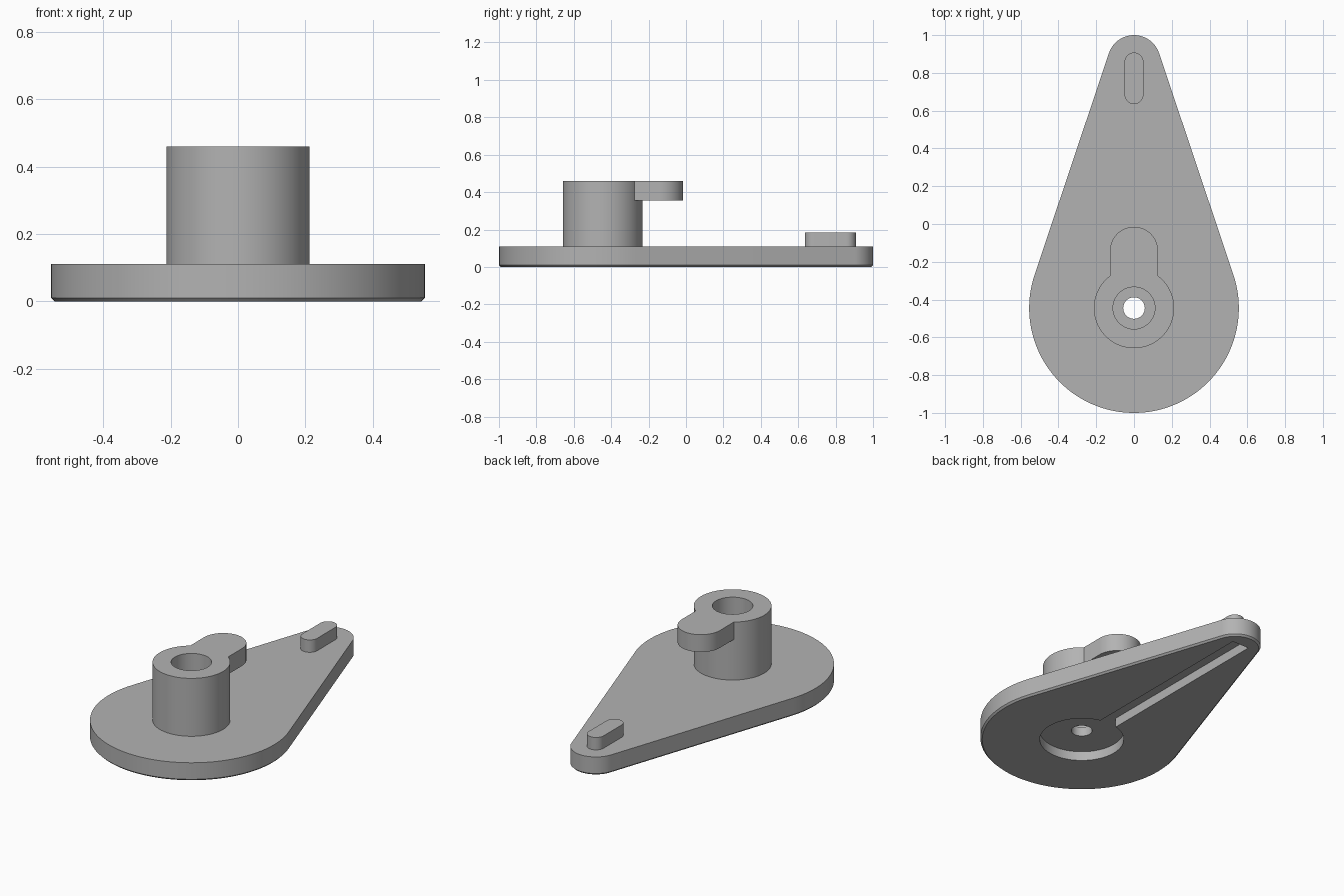
import bpy, bmesh, math

cube = bpy.data.objects.get("Cube")
if cube:
    bpy.data.objects.remove(cube, do_unlink=True)

HUB_Y, TIP_Y = -0.445, 0.86
PLATE_TOP, BOSS_TOP = 0.11, 0.46

grey = bpy.data.materials.new("plain grey")
grey.use_nodes = True
colour = (0.45, 0.45, 0.45, 1)
grey.diffuse_color = colour
grey.node_tree.nodes["Principled BSDF"].inputs["Base Color"].default_value = colour


def arc(cy, r, start, end, n):
    """Points of an arc centred on the model's long axis, angles in radians."""
    return [(r * math.cos(start + (end - start) * i / n),
             cy + r * math.sin(start + (end - start) * i / n)) for i in range(n + 1)]


def circle(cy, r, n=96):
    return arc(cy, r, 0, 2 * math.pi, n)[:-1]


def teardrop(y0, r0, y1, r1, n=48):
    """Two circles joined by their common tangents."""
    tilt = math.asin((r0 - r1) / (y1 - y0))
    return (arc(y1, r1, tilt, math.pi - tilt, n)
            + arc(y0, r0, math.pi - tilt, 2 * math.pi + tilt, n * 2))


def prism(name, outline, z0, z1, chamfer=0):
    """Extrude an outline upward, optionally chamfering its lower rim."""
    bm = bmesh.new()
    base = bm.faces.new([bm.verts.new((x, y, z0)) for x, y in outline])
    top = bmesh.ops.extrude_face_region(bm, geom=[base], use_keep_orig=True)["geom"]
    bmesh.ops.translate(bm, vec=(0, 0, z1 - z0),
                        verts=[g for g in top if isinstance(g, bmesh.types.BMVert)])
    if chamfer:
        rim = [e for e in bm.edges if all(abs(v.co.z - z0) < 1e-5 for v in e.verts)]
        bmesh.ops.bevel(bm, geom=rim, offset=chamfer, segments=1, affect="EDGES")
    bmesh.ops.recalc_face_normals(bm, faces=bm.faces)
    mesh = bpy.data.meshes.new(name)
    bm.to_mesh(mesh)
    bm.free()
    mesh.materials.append(grey)
    obj = bpy.data.objects.new(name, mesh)
    bpy.context.collection.objects.link(obj)
    return obj


def select(obj):
    bpy.ops.object.select_all(action="DESELECT")
    obj.select_set(True)
    bpy.context.view_layer.objects.active = obj


def combine(obj, tool, operation):
    """Apply a boolean and discard the tool object."""
    mod = obj.modifiers.new("boolean", "BOOLEAN")
    mod.operation, mod.object, mod.solver = operation, tool, "EXACT"
    select(obj)
    bpy.ops.object.modifier_apply(modifier=mod.name)
    bpy.data.objects.remove(tool, do_unlink=True)


# Tapered plate with a chamfered lower rim
plate = prism("base_plate", teardrop(HUB_Y, 0.555, TIP_Y, 0.14), 0, PLATE_TOP, 0.01)

# Underside keyhole recess and the through hole
recess = prism("recess_cutter", circle(HUB_Y, 0.23), -0.1, 0.055)
slot = prism("slot_cutter", [(-0.055, HUB_Y), (0.055, HUB_Y), (0.055, 0.908), (-0.055, 0.908)],
             -0.1, 0.055)
combine(recess, slot, "UNION")
combine(plate, recess, "DIFFERENCE")
combine(plate, prism("hole_cutter", circle(HUB_Y, 0.057), -0.2, 0.3), "DIFFERENCE")

# Hollow boss with a round-ended arm flush with its top
boss = prism("pivot_boss", circle(HUB_Y, 0.2125), PLATE_TOP, BOSS_TOP)
arm = prism("arm", arc(-0.142, 0.127, 0, math.pi, 48) + [(-0.127, HUB_Y), (0.127, HUB_Y)],
            0.355, BOSS_TOP)
combine(boss, arm, "UNION")
combine(boss, prism("bore_cutter", circle(HUB_Y, 0.111), 0, 0.6), "DIFFERENCE")

# Round-ended locating pin near the tip
pin = prism("locating_pin", arc(0.858, 0.05, 0, math.pi, 24)
            + arc(0.685, 0.05, math.pi, 2 * math.pi, 24), PLATE_TOP, 0.185)

for part in (plate, boss, pin):
    select(part)
    bpy.ops.object.shade_smooth_by_angle(angle=math.radians(30))
